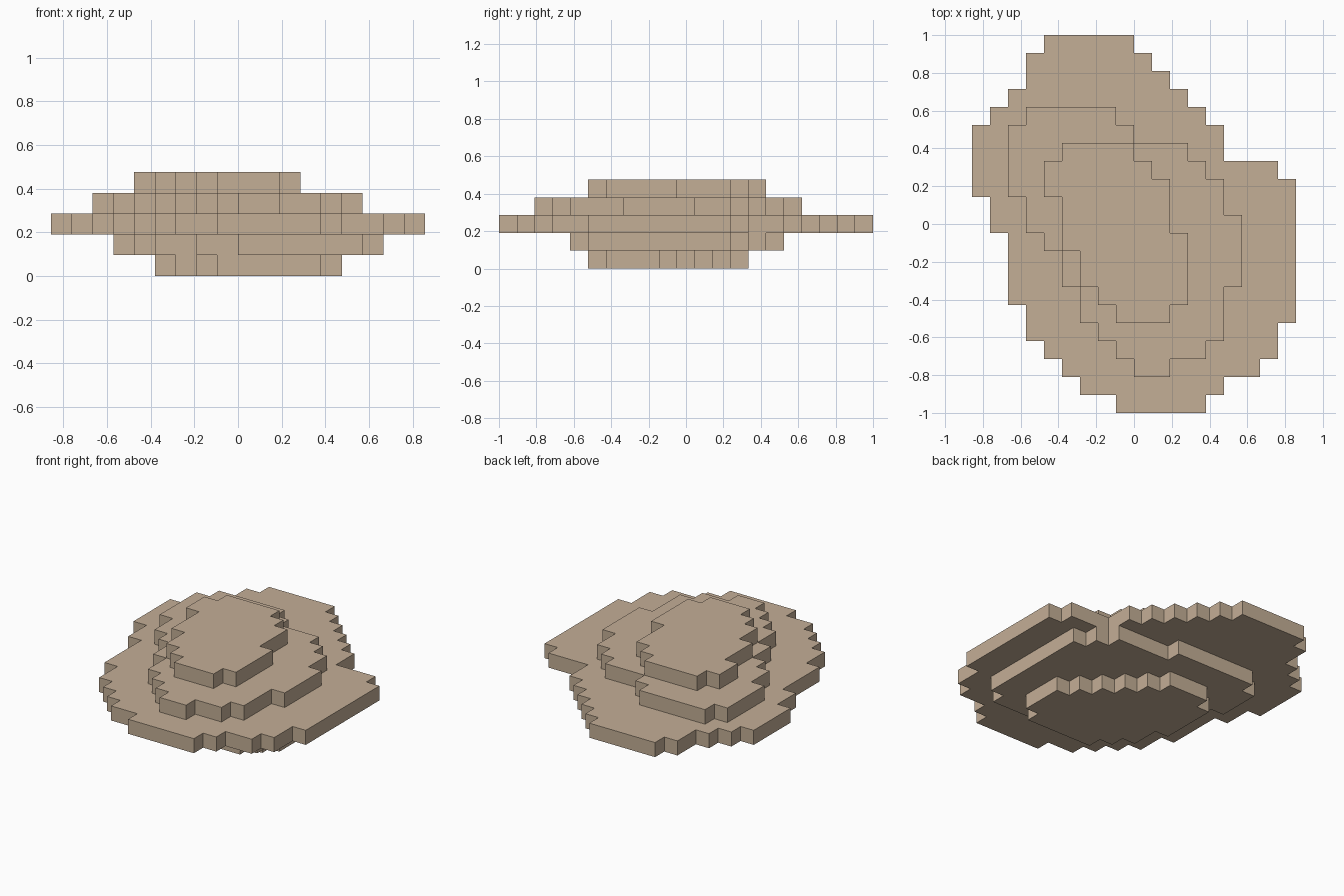
import bpy
import bmesh

cube = bpy.data.objects.get("Cube")
if cube:
    bpy.data.objects.remove(cube, do_unlink=True)

CELL = 2 / 21             # block size
X0, Y0 = -9 * CELL, -1.0  # grid corner

# Single sandstone colour
stone = bpy.data.materials.new("sandstone")
stone.use_nodes = True
COLOUR = (0.55, 0.425, 0.305, 1)
stone.diffuse_color = COLOUR
bsdf = stone.node_tree.nodes["Principled BSDF"]
bsdf.inputs["Base Color"].default_value = COLOUR
bsdf.inputs["Roughness"].default_value = 0.9


def stepped_slab(name, level, first_row, rows):
    """Slab one block thick; rows run front to back as (left, right) columns."""
    right, left = [], []
    for i, (lo, hi) in enumerate(rows):
        for side, col in ((right, hi), (left, lo)):
            if side and side[-1][0] == col:
                side[-1] = (col, first_row + i + 1)   # lengthen a straight wall
            else:
                side += [(col, first_row + i), (col, first_row + i + 1)]
    outline = right + left[::-1]

    bm = bmesh.new()
    verts = [bm.verts.new((X0 + c * CELL, Y0 + r * CELL, level * CELL)) for c, r in outline]
    base = bm.faces.new(verts)
    top = bmesh.ops.extrude_face_region(bm, geom=[base], use_keep_orig=True)["geom"]
    bmesh.ops.translate(bm, vec=(0, 0, CELL),
                        verts=[g for g in top if isinstance(g, bmesh.types.BMVert)])
    bmesh.ops.recalc_face_normals(bm, faces=bm.faces)
    mesh = bpy.data.meshes.new(name)
    bm.to_mesh(mesh)
    bm.free()
    mesh.materials.append(stone)
    obj = bpy.data.objects.new(name, mesh)
    bpy.context.collection.objects.link(obj)
    return obj


# Underside, two shrinking steps
stepped_slab("bottom_slab", 0, 5, [
    (8, 13), (7, 14), (6, 14), (6, 14), (5, 13), (5, 12), (5, 11), (5, 10), (6, 9)])
stepped_slab("lower_slab", 1, 4, [
    (9, 15), (7, 16), (7, 16)] + [(5, 16)] * 3 + [(4, 16)] * 2 + [
    (3, 16), (3, 15), (3, 14), (4, 10)])

# Widest layer
stepped_slab("wide_middle_slab", 2, 0, [
    (8, 13), (6, 14), (5, 16), (4, 17), (3, 17), (3, 18)] + [(2, 18)] * 4 + [
    (1, 18), (1, 18), (0, 18), (0, 17), (0, 14), (0, 14),
    (1, 13), (2, 12), (3, 11), (3, 10), (4, 9)])

# Upper steps
stepped_slab("upper_slab", 3, 2, [
    (9, 11), (8, 13), (7, 14), (6, 14), (6, 14), (5, 15), (5, 15), (4, 15),
    (3, 15), (3, 14), (2, 14), (2, 13), (2, 12), (2, 9), (3, 8)])
stepped_slab("top_slab", 4, 5, [
    (8, 11), (7, 12), (6, 12), (6, 12), (5, 12), (5, 11), (5, 11),
    (4, 11), (4, 10), (5, 9)])
